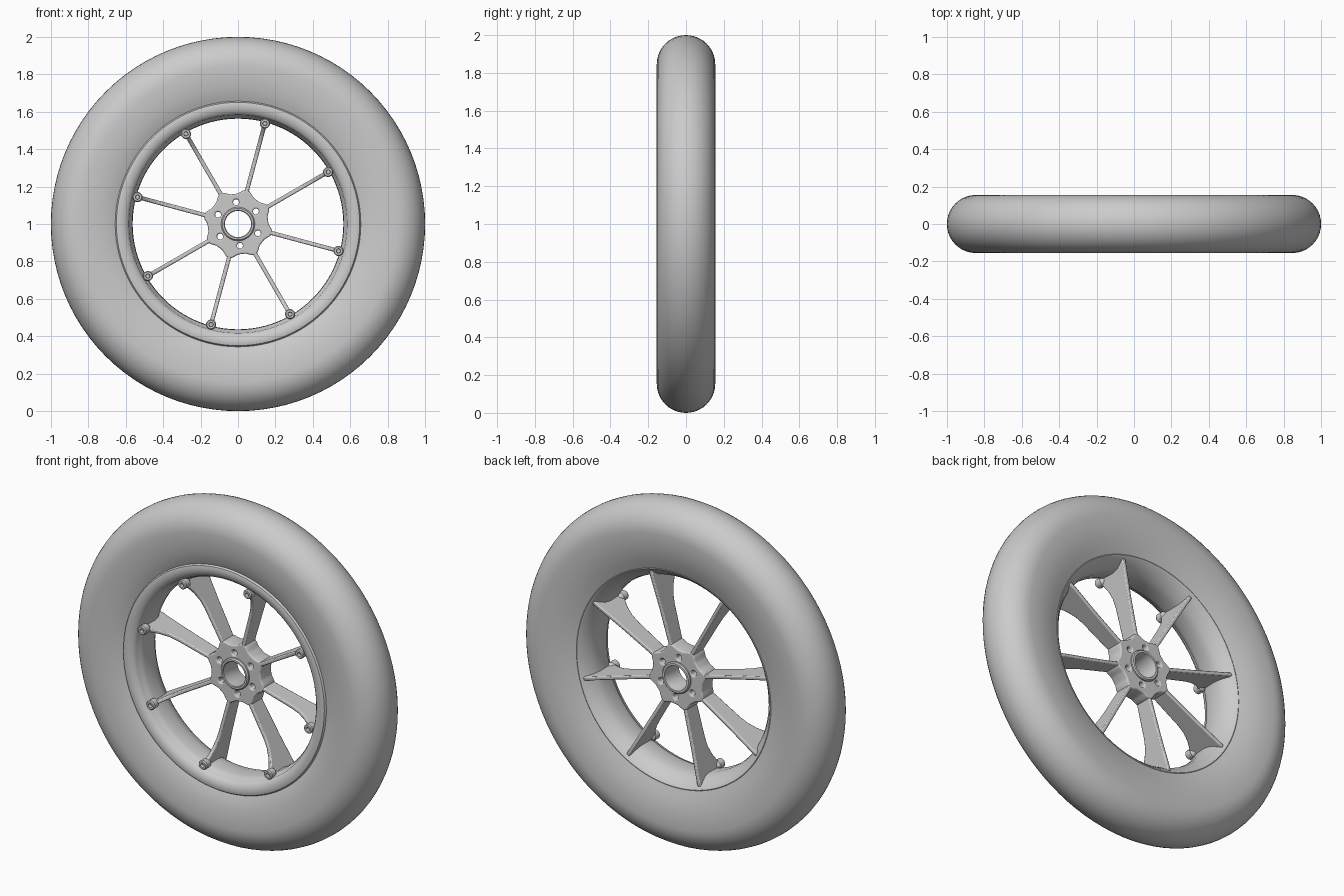
import bpy, bmesh
from math import sin, cos, pi, radians
from mathutils import Matrix, Vector

if "Cube" in bpy.data.objects:
    bpy.data.objects.remove(bpy.data.objects["Cube"])

CENTRE = Vector((0, 0, 1))
SPOKE_ANGLES = [radians(30 + 45 * i) for i in range(8)]


def finish(name, bm, angle=35):
    bmesh.ops.recalc_face_normals(bm, faces=bm.faces)
    mesh = bpy.data.meshes.new(name)
    bm.to_mesh(mesh)
    bm.free()
    ob = bpy.data.objects.new(name, mesh)
    bpy.context.collection.objects.link(ob)
    smooth(ob, angle)
    return ob


def smooth(ob, angle=35):
    bpy.ops.object.select_all(action='DESELECT')
    ob.select_set(True)
    bpy.context.view_layer.objects.active = ob
    bpy.ops.object.shade_smooth_by_angle(angle=radians(angle))


def lathe(name, profile, loc=CENTRE, segs=96, angle=35):
    """Spin a closed (radius, y) profile about the y axis."""
    bm = bmesh.new()
    rings = []
    for i in range(segs):
        a = 2 * pi * i / segs
        rings.append([bm.verts.new(loc + Vector((r * cos(a), y, r * sin(a)))) for r, y in profile])
    n = len(profile)
    for i in range(segs):
        p, q = rings[i], rings[(i + 1) % segs]
        for j in range(n):
            k = (j + 1) % n
            bm.faces.new((p[j], p[k], q[k], q[j]))
    return finish(name, bm, angle)


# Tyre: rounded tread, nearly flat sidewalls
crown = [(0.845 + 0.155 * sin(t), -0.155 * cos(t)) for t in [pi * i / 20 for i in range(21)]]
tyre = [(0.65, -0.118), (0.68, -0.131), (0.73, -0.145), (0.79, -0.153)] + crown
tyre += [(0.79, 0.153), (0.73, 0.145), (0.67, 0.128), (0.625, 0.112), (0.62, 0.0)]
lathe("tyre", tyre)

# Rim: rolled front lip, stepped barrel, flared back
lathe("rim", [(0.657, -0.120), (0.650, -0.131), (0.635, -0.135), (0.612, -0.131),
              (0.594, -0.122), (0.583, -0.110), (0.581, -0.095), (0.572, -0.085),
              (0.565, -0.060), (0.563, 0.010), (0.572, 0.050), (0.595, 0.085),
              (0.615, 0.108), (0.626, 0.115), (0.640, 0.110), (0.630, 0.0),
              (0.645, -0.100)])

# Spokes: thin deep blades that flare forward at the rim
blade = [(0.13, -0.020), (0.20, -0.022), (0.38, -0.025), (0.43, -0.032), (0.48, -0.052),
         (0.52, -0.078), (0.545, -0.105), (0.575, -0.105), (0.575, 0.04), (0.602, 0.085),
         (0.612, 0.105), (0.58, 0.105), (0.40, 0.090), (0.20, 0.080), (0.13, 0.080)]
for n, a in enumerate(SPOKE_ANGLES):
    bm = bmesh.new()
    turn = Matrix.Translation(CENTRE) @ Matrix.Rotation(-a, 4, 'Y')
    front = bm.faces.new([bm.verts.new(turn @ Vector((r, y, -0.011))) for r, y in blade])
    out = bmesh.ops.extrude_face_region(bm, geom=[front])
    push = turn.to_3x3() @ Vector((0, 0, 0.022))
    bmesh.ops.translate(bm, vec=push, verts=[v for v in out['geom'] if isinstance(v, bmesh.types.BMVert)])
    spoke = finish(f"spoke_{n + 1}", bm)
    bev = spoke.modifiers.new("rounded_edges", 'BEVEL')
    bev.width, bev.segments, bev.limit_method = 0.006, 2, 'ANGLE'
    bev.angle_limit = radians(50)

    # Bolt lug at the front end of each spoke
    lug = CENTRE + Vector((0.556 * cos(a), 0, 0.556 * sin(a)))
    lathe(f"bolt_lug_{n + 1}", [(0.010, -0.118), (0.012, -0.124), (0.022, -0.124), (0.027, -0.118),
                                (0.026, -0.080), (0.010, -0.060), (0.001, -0.060), (0.001, -0.105),
                                (0.010, -0.105)], lug, 20)

# Hub: eight-cornered plate with centre bore and six bolt holes
curve = bpy.data.curves.new("hub", 'CURVE')
curve.dimensions, curve.fill_mode = '2D', 'BOTH'
curve.extrude, curve.bevel_depth, curve.bevel_resolution = 0.044, 0.008, 2


def outline(radius, count, cx=0.0, cy=0.0):
    s = curve.splines.new('POLY')
    s.points.add(count - 1)
    s.use_cyclic_u = True
    for i, p in enumerate(s.points):
        t = 2 * pi * i / count
        p.co = (cx + radius(t) * cos(t), cy + radius(t) * sin(t), 0, 1)


outline(lambda t: 0.154 + 0.026 * ((1 + cos(8 * (t - radians(30)))) / 2) ** 2, 96)
outline(lambda t: 0.083, 48)
for i in range(6):
    h = radians(35 + 60 * i)
    outline(lambda t: 0.024, 16, 0.117 * cos(h), 0.117 * sin(h))
hub = bpy.data.objects.new("hub", curve)
bpy.context.collection.objects.link(hub)
hub.location, hub.rotation_euler = (0, 0.03, 1), (pi / 2, 0, 0)
bpy.ops.object.select_all(action='DESELECT')
hub.select_set(True)
bpy.context.view_layer.objects.active = hub
bpy.ops.object.convert(target='MESH')
smooth(bpy.context.view_layer.objects.active)

# Raised sleeve lining the bore
lathe("hub_sleeve", [(0.070, -0.034), (0.074, -0.038), (0.084, -0.038), (0.090, -0.030),
                     (0.090, 0.090), (0.084, 0.096), (0.072, 0.096), (0.070, 0.092)], segs=48)
